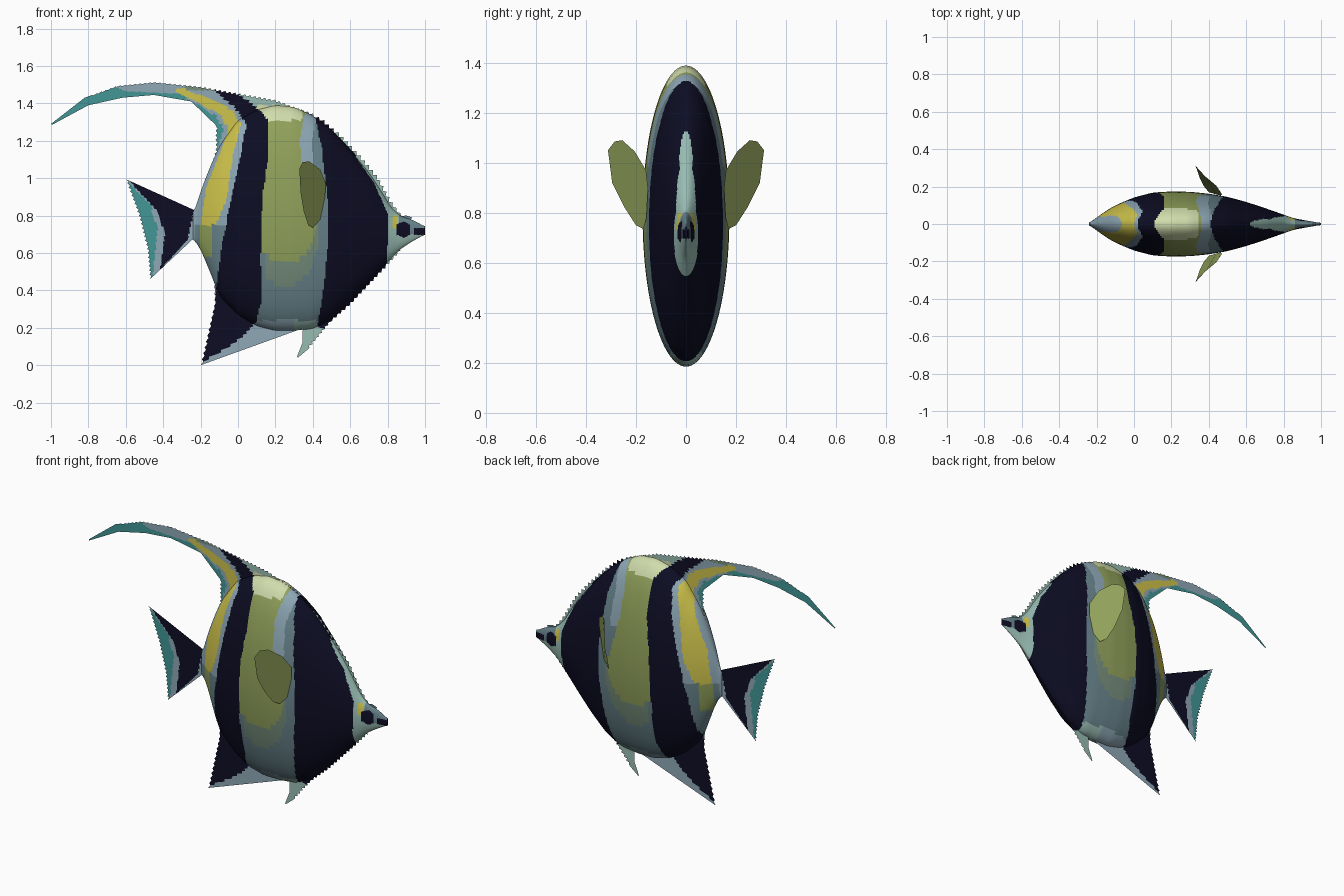
import bpy, math

if "Cube" in bpy.data.objects:
    bpy.data.objects.remove(bpy.data.objects["Cube"])

# ---- flat colours -------------------------------------------------------
def lin(c):
    c /= 255
    return c / 12.92 if c <= 0.04045 else ((c + 0.055) / 1.055) ** 2.4

COLOURS = {
    "navy": (13, 13, 36), "yellow": (207, 196, 76), "olive": (145, 161, 91),
    "light_blue": (142, 168, 182), "slate": (104, 132, 140), "teal": (66, 150, 150),
    "pale_teal": (152, 188, 178), "cream": (208, 220, 172), "grey_green": (118, 142, 124),
}
NAMES = list(COLOURS)
MATS = []
for name, rgb in COLOURS.items():
    m = bpy.data.materials.new(name)
    m.diffuse_color = (*[lin(c) for c in rgb], 1)
    m.use_nodes = True
    m.node_tree.nodes["Principled BSDF"].inputs["Base Color"].default_value = m.diffuse_color
    MATS.append(m)


def at(pts, t):
    """Piecewise linear lookup."""
    if t <= pts[0][0]:
        return pts[0][1]
    for (a, u), (b, v) in zip(pts, pts[1:]):
        if t <= b:
            return u + (v - u) * (t - a) / (b - a)
    return pts[-1][1]


# ---- stripe edges: x as a function of height ----------------------------
REAR_A = [(0, -.3), (.3, -.2), (.35, -.125), (.62, -.09), (.89, -.035), (1.1, .01),
          (1.29, .045), (1.38, -.02), (1.44, -.09), (1.55, -.22)]
REAR_B = [(0, -.22), (.1, -.045), (.165, .035), (.235, .1), (.35, .125), (.57, .12),
          (.89, .13), (1.155, .165), (1.31, .16), (1.38, .1), (1.44, .01), (1.5, -.08)]
FRONT_A = [(.22, .425), (.35, .45), (.62, .48), (.89, .48), (1.155, .45), (1.33, .41)]
FRONT_B = [(.5, .79), (.65, .8), (.81, .8), (.97, .73), (1.155, .6), (1.33, .435)]
YELLOW_A = [(.75, -.2), (.95, -.17), (1.15, -.09), (1.26, -.05), (1.33, -.09),
            (1.4, -.2), (1.46, -.33)]
YELLOW_B = [(.75, -.12), (.89, -.06), (1.1, -.03), (1.29, .015), (1.36, -.03),
            (1.42, -.13), (1.47, -.28)]
OLIVE_B = [(.62, .38), (.73, .42), (.89, .38), (1.05, .34), (1.2, .33), (1.34, .355)]
OLIVE_LOW = [(.12, .62), (.2, .55), (.3, .545), (.38, .62), (.42, .73)]
TAIL_TEAL = [(.48, -.455), (.73, -.43), (.86, -.47), (.99, -.6)]
TAIL_BLUE = [(.48, -.42), (.7, -.39), (.82, -.43), (.99, -.585)]
TAIL_NAVY = [(.5, -.42), (.54, -.39), (.67, -.27), (.83, -.235)]


def paint(x, z):
    """Colour name for a point seen from the side."""
    if x < -.235 and z < 1.05:                         # tail
        if x < at(TAIL_TEAL, z): return "teal"
        if x < at(TAIL_BLUE, z): return "light_blue"
        return "navy" if x < at(TAIL_NAVY, z) else "light_blue"
    if x < at(REAR_A, z):                              # behind the rear stripe
        if z < .75:
            return "olive" if -.2 < x < -.14 and z > .58 else "slate"
        if z < 1.48 and at(YELLOW_A, z) < x < at(YELLOW_B, z): return "yellow"
        if x > at(YELLOW_B, z) and z < 1.47 and x > -.3: return "light_blue"
        if x < -.28:
            edge = at([(-.66, 1.49), (-.6, 1.465), (-.3, 1.45)], x)
            return "light_blue" if x > -.66 and z > edge else "teal"
        if z > 1.43: return "grey_green"
        return "teal" if z > 1.1 and x < at(YELLOW_A, z) - .025 else "light_blue"
    if x < at(REAR_B, z): return "navy"
    if x < at(FRONT_A, z):                             # pale middle band
        if z < .24: return "light_blue" if x < .3 else "pale_teal"
        if z > 1.39: return "pale_teal"
        if z > 1.31 and x < .34: return "cream"
        if x < at(OLIVE_B, z) and z > at(OLIVE_LOW, x): return "olive"
        if z > 1.0 and x < at(OLIVE_B, z) + .065: return "light_blue"
        low = at(OLIVE_LOW, x) - .12
        return "grey_green" if low < z < .8 and .15 < x < .43 else "slate"
    if z < .2: return "pale_teal"
    if x < at(FRONT_B, z): return "navy"
    # face: eye, cheek patch, mouth
    if abs(x - .885) < .035 and abs(z - .725) < .045 - abs(x - .885) * .5: return "navy"
    if abs(x - .84) < .015 and abs(z - .765) < .035: return "yellow"
    if x > .94 and abs(z - .715) < .018: return "navy"
    return "slate" if x > .86 and z > .7 else "pale_teal"


def add(name, verts, faces, smooth=False, colour=None):
    me = bpy.data.meshes.new(name)
    me.from_pydata(verts, [], faces)
    for m in MATS:
        me.materials.append(m)
    for p in me.polygons:
        p.material_index = NAMES.index(colour or paint(p.center.x, p.center.z))
        p.use_smooth = smooth
    me.update()
    ob = bpy.data.objects.new(name, me)
    bpy.context.collection.objects.link(ob)
    return ob


# ---- body: elliptical sections along x ----------------------------------
TOP = [(-.24, .8), (-.2, .93), (-.15, 1.06), (-.1, 1.17), (0, 1.31), (.1, 1.365), (.2, 1.39),
       (.3, 1.38), (.4, 1.335), (.5, 1.26), (.6, 1.15), (.7, 1.03), (.76, .94), (.82, .84),
       (.87, .795), (.94, .775), (1, .74)]
LOW = [(-.24, .68), (-.2, .62), (-.15, .5), (-.1, .37), (0, .27), (.1, .21), (.2, .185),
       (.3, .185), (.4, .195), (.5, .245), (.6, .335), (.7, .44), (.78, .53), (.86, .615),
       (.92, .655), (1, .7)]
WIDE = [(-.24, .004), (-.2, .035), (-.15, .07), (-.1, .1), (0, .142), (.1, .168), (.2, .174),
        (.3, .172), (.4, .162), (.5, .145), (.6, .118), (.7, .085), (.8, .05), (.85, .032),
        (.9, .022), (1, .005)]


def soft(pts, x, r=.02):
    """Lookup averaged over a short span to round the corners."""
    return sum(at(pts, x + r * k) for k in (-1, -.5, 0, .5, 1)) / 5


RINGS, SEG = 170, 96
verts, faces = [], []
for i in range(RINGS + 1):
    x = -.24 + 1.24 * i / RINGS
    t, b, w = soft(TOP, x), soft(LOW, x), soft(WIDE, x)
    for j in range(SEG):
        a = 2 * math.pi * j / SEG
        verts.append((x, w * math.sin(a), (t + b) / 2 + (t - b) / 2 * math.cos(a)))
for i in range(RINGS):
    for j in range(SEG):
        k = (j + 1) % SEG
        faces.append((i * SEG + j, i * SEG + k, (i + 1) * SEG + k, (i + 1) * SEG + j))
faces.append(tuple(reversed(range(SEG))))
faces.append(tuple(range(RINGS * SEG, (RINGS + 1) * SEG)))
add("body", verts, faces, smooth=True)


# ---- flat fins with a notched outer edge --------------------------------
def fin(name, outer, inner, n, m, notch=.012):
    s = [0]
    for p, q in zip(outer, outer[1:]):
        s.append(s[-1] + math.dist(p, q))
    verts, faces = [], []
    for i in range(n + 1):
        d = s[-1] * i / n
        o, q = ([at([(a, p[c]) for a, p in zip(s, e)], d) for c in (0, 1)]
                for e in (outer, inner))
        gap = math.dist(o, q)
        k = notch * (i % 2) / gap if gap > .05 else 0
        for j in range(m + 1):
            f = j / m if j else k
            verts.append((o[0] + (q[0] - o[0]) * f, 0, o[1] + (q[1] - o[1]) * f))
    for i in range(n):
        for j in range(m):
            a = i * (m + 1) + j
            faces.append((a, a + 1, a + m + 2, a + m + 1))
    add(name, verts, faces)


fin("dorsal_fin",
    [(-1, 1.29), (-.82, 1.43), (-.645, 1.495), (-.45, 1.515), (-.2, 1.49), (0, 1.455),
     (.2, 1.42), (.4, 1.345)],
    [(-.995, 1.285), (-.8, 1.39), (-.62, 1.43), (-.45, 1.445), (-.25, 1.41), (-.115, 1.28),
     (.1, 1.25), (.36, 1.25)], 110, 14)
fin("forehead_crest",
    [(.34, 1.37), (.45, 1.32), (.55, 1.235), (.65, 1.13), (.75, 1.01), (.82, .88), (.87, .81),
     (.93, .79)],
    [(.3, 1.3), (.39, 1.24), (.48, 1.16), (.58, 1.05), (.68, .93), (.76, .82), (.85, .75),
     (.91, .75)], 50, 6, .02)
fin("rear_dorsal_fin",
    [(-.12, 1.33), (-.12, 1.15), (-.18, .94), (-.235, .8)],
    [(.06, 1.28), (.04, 1.1), (-.05, .92), (-.15, .78)], 44, 16)
fin("tail_fin",
    [(-.6, .995), (-.53, .8), (-.485, .62), (-.47, .46)],
    [(-.235, .83), (-.2, .78), (-.2, .72), (-.24, .675)], 48, 30)
fin("anal_fin",
    [(-.235, .67), (-.19, .63), (-.13, .5), (-.125, .33), (-.155, .2), (-.2, 0)],
    [(-.15, .72), (-.08, .65), (-.03, .55), (.1, .38), (.2, .3), (.34, .195)], 44, 40)
fin("belly_fin",
    [(.32, .04), (.38, .09), (.43, .15), (.5, .235)],
    [(.315, .045), (.345, .12), (.345, .18), (.36, .26)], 20, 6)
fin("chin_crest",
    [(.48, .215), (.6, .32), (.7, .425), (.78, .51), (.87, .61)],
    [(.44, .28), (.56, .38), (.66, .48), (.74, .57), (.84, .66)], 36, 4)

# ---- side fins, mirrored -------------------------------------------------
SIDE = [(.345, .285, 1.085), (.38, .255, 1.09), (.44, .205, 1.045), (.47, .16, .97),
        (.465, .152, .9), (.44, .158, .78), (.4, .17, .735), (.375, .2, .75), (.352, .245, .82),
        (.335, .295, .92), (.328, .312, 1.05)]
for label, side in (("left", 1), ("right", -1)):
    add(label + "_side_fin", [(x, y * side, z) for x, y, z in SIDE],
        [tuple(range(len(SIDE)))], colour="olive")
